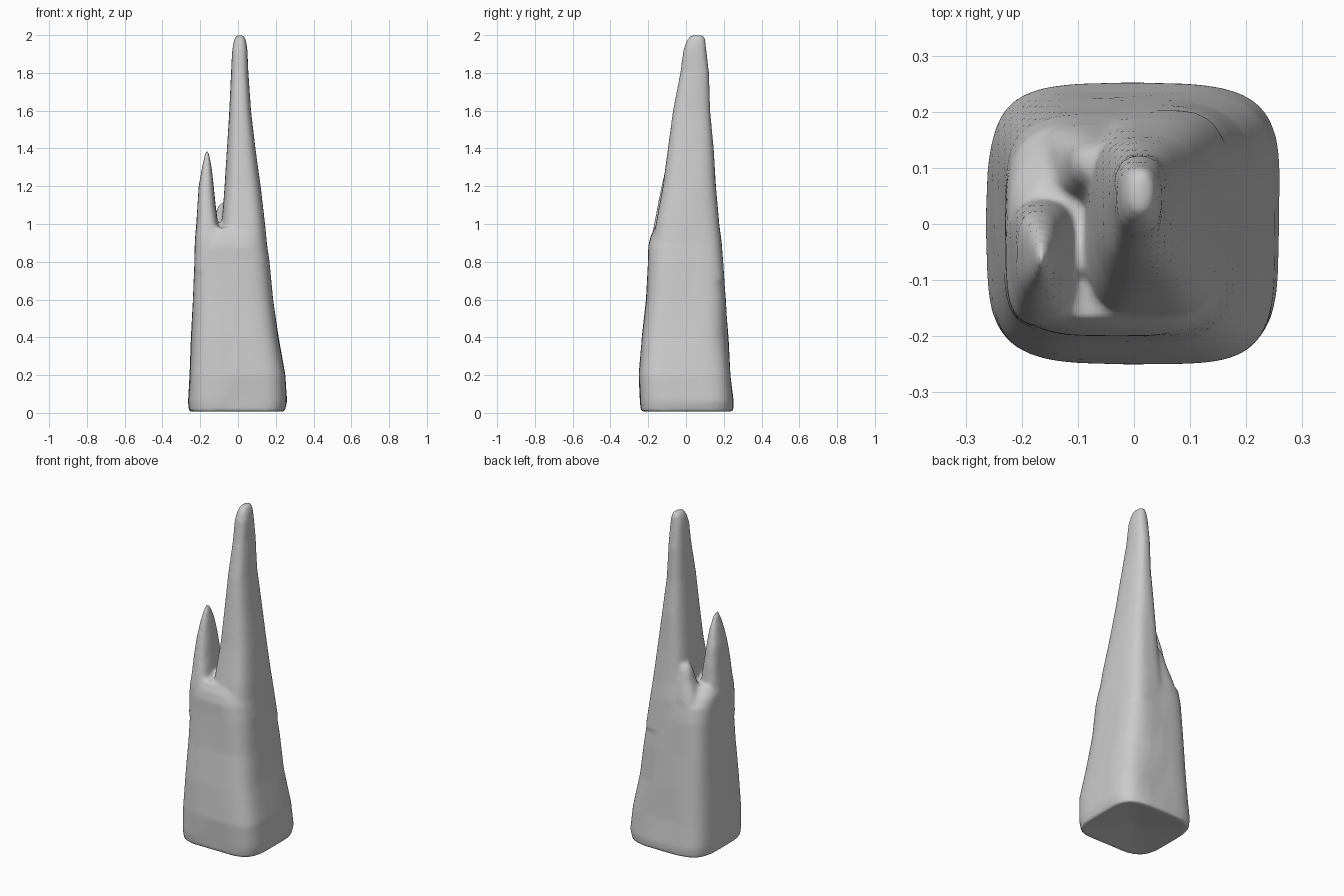
import bpy, bmesh, math
from mathutils import Vector, noise

SIDES = 48


def loft(bm, rows, base_lift=0.0):
    """Closed loft of rounded-square sections: (z, x0, x1, y0, y1, squareness)."""
    rings = []
    for z, x0, x1, y0, y1, n in rows:
        ring = []
        for i in range(SIDES):
            a = 2 * math.pi * i / SIDES
            c, s = math.cos(a), math.sin(a)
            px = math.copysign(abs(c) ** (2 / n), c)
            py = math.copysign(abs(s) ** (2 / n), s)
            ring.append(bm.verts.new(((x0 + x1) / 2 + px * (x1 - x0) / 2,
                                      (y0 + y1) / 2 + py * (y1 - y0) / 2, z)))
        rings.append(ring)
    for a, b in zip(rings, rings[1:]):
        for i in range(SIDES):
            j = (i + 1) % SIDES
            bm.faces.new((a[i], a[j], b[j], b[i]))
    bm.faces.new(rings[-1])
    z, x0, x1, y0, y1, _ = rows[0]
    mid = bm.verts.new(((x0 + x1) / 2, (y0 + y1) / 2, z + base_lift))
    for i in range(SIDES):
        bm.faces.new((mid, rings[0][(i + 1) % SIDES], rings[0][i]))


bm = bmesh.new()

# Broad base trunk, closing in a shallow shoulder
loft(bm, [
    (0.005, -0.258, 0.25, -0.238, 0.247, 4.2),
    (0.06, -0.262, 0.262, -0.243, 0.25, 4.2),
    (0.20, -0.256, 0.252, -0.25, 0.236, 4.2),
    (0.40, -0.246, 0.215, -0.232, 0.223, 4.0),
    (0.60, -0.24, 0.187, -0.212, 0.211, 4.0),
    (0.80, -0.234, 0.165, -0.203, 0.194, 3.8),
    (0.88, -0.231, 0.156, -0.199, 0.180, 3.5),
    (0.93, -0.226, 0.145, -0.188, 0.145, 3.2),
    (0.98, -0.205, 0.12, -0.165, 0.09, 3.0),
], 0.03)

# Tall main spire
loft(bm, [
    (0.70, -0.10, 0.174, -0.17, 0.202, 3.6),
    (0.90, -0.095, 0.154, -0.175, 0.187, 3.4),
    (1.00, -0.085, 0.142, -0.160, 0.176, 3.2),
    (1.20, -0.070, 0.12, -0.125, 0.16, 3.0),
    (1.40, -0.056, 0.094, -0.093, 0.145, 2.8),
    (1.60, -0.045, 0.070, -0.068, 0.131, 2.7),
    (1.80, -0.036, 0.055, -0.03, 0.119, 2.6),
    (1.92, -0.031, 0.05, -0.014, 0.108, 2.6),
    (1.97, -0.022, 0.043, 0.003, 0.103, 2.5),
    (2.00, -0.008, 0.030, 0.025, 0.095, 2.4),
])

# Short side spire at the front left
loft(bm, [
    (0.75, -0.235, -0.06, -0.19, 0.06, 3.2),
    (0.92, -0.229, -0.07, -0.182, 0.05, 3.2),
    (1.00, -0.222, -0.105, -0.168, 0.042, 3.0),
    (1.10, -0.217, -0.121, -0.150, 0.035, 2.8),
    (1.20, -0.209, -0.130, -0.130, 0.022, 2.6),
    (1.30, -0.192, -0.140, -0.108, -0.005, 2.5),
    (1.36, -0.178, -0.150, -0.088, -0.03, 2.3),
    (1.388, -0.170, -0.159, -0.072, -0.048, 2.2),
])

# Low ledge leaning on the back left of the main spire
loft(bm, [
    (0.80, -0.19, 0.02, 0.02, 0.188, 3.4),
    (0.92, -0.165, 0.02, 0.03, 0.174, 3.0),
    (1.02, -0.125, 0.02, 0.05, 0.158, 2.8),
    (1.08, -0.112, 0.02, 0.065, 0.147, 2.6),
    (1.11, -0.095, 0.0, 0.08, 0.137, 2.4),
])

# Gentle weathering of the stone surface
for v in bm.verts:
    w = noise.noise(v.co * 6) * 0.006
    d = Vector((v.co.x, v.co.y, 0))
    if d.length > 0.05 and v.co.z < 1.9:
        v.co += d.normalized() * w

bmesh.ops.recalc_face_normals(bm, faces=bm.faces)
mesh = bpy.data.meshes.new("rock_spire")
bm.to_mesh(mesh)
bm.free()
spire = bpy.data.objects.new("rock_spire", mesh)
bpy.context.collection.objects.link(spire)

# Fuse the spires into one smooth stone
fuse = spire.modifiers.new("fuse", 'REMESH')
fuse.mode = 'VOXEL'
fuse.voxel_size = 0.011
fuse.use_smooth_shade = True
soften = spire.modifiers.new("soften", 'SMOOTH')
soften.factor = 0.5
soften.iterations = 5
